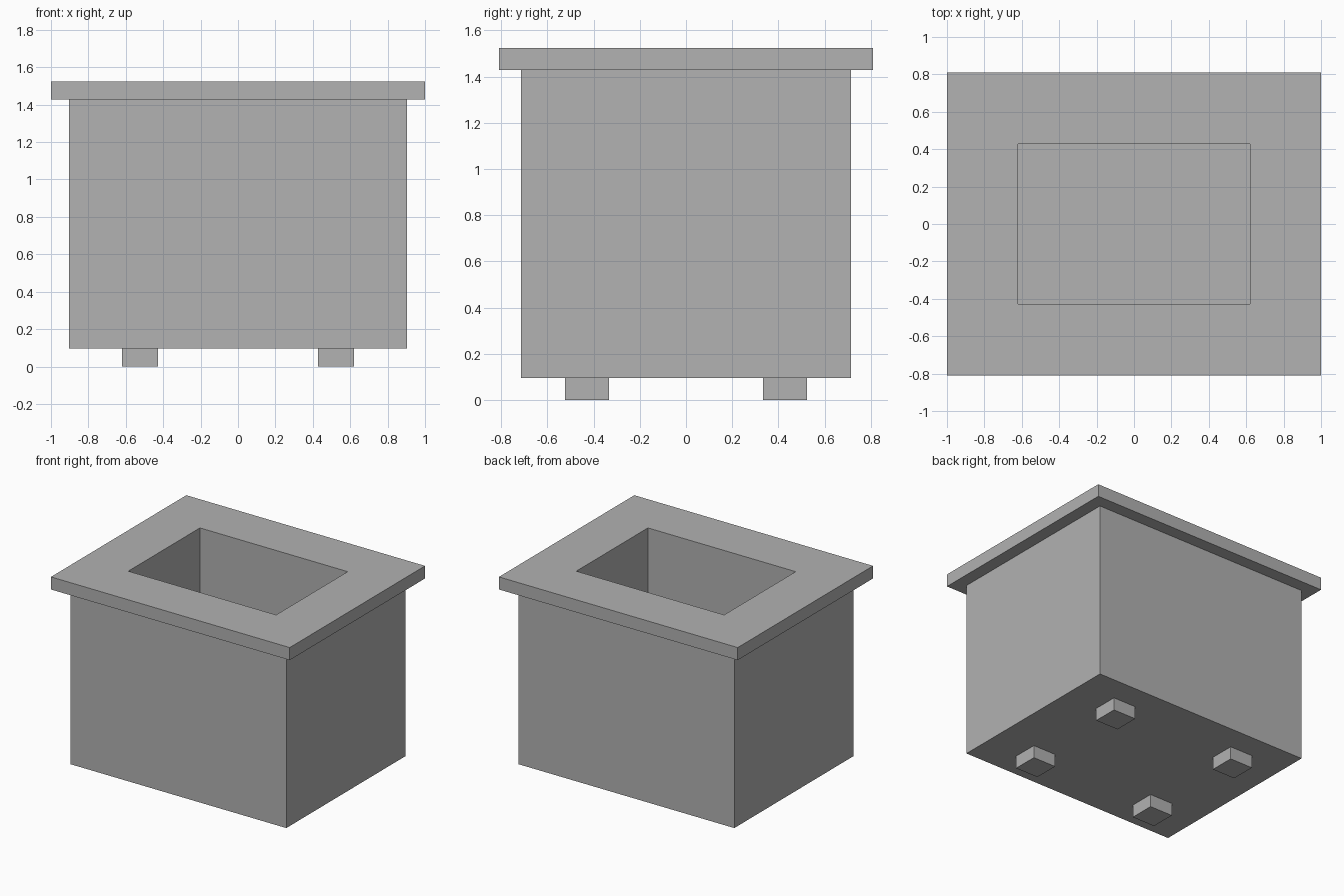
import bpy
import bmesh
from mathutils import Matrix, Vector

if "Cube" in bpy.data.objects:
    bpy.data.objects.remove(bpy.data.objects["Cube"], do_unlink=True)

U = 2 / 21  # design module: the rim is 21 modules wide

grey = bpy.data.materials.new("plain_grey")
grey.use_nodes = True
colour = (0.445, 0.445, 0.445, 1)
grey.diffuse_color = colour
grey.node_tree.nodes["Principled BSDF"].inputs["Base Color"].default_value = colour


def finish(name, bm):
    bmesh.ops.recalc_face_normals(bm, faces=bm.faces)
    mesh = bpy.data.meshes.new(name)
    bm.to_mesh(mesh)
    bm.free()
    mesh.materials.append(grey)
    obj = bpy.data.objects.new(name, mesh)
    bpy.context.collection.objects.link(obj)
    return obj


def block(name, centre, size):
    """Box given by its centre and full size, in modules."""
    bm = bmesh.new()
    scale = Matrix.Diagonal((*(Vector(size) * U), 1))
    bmesh.ops.create_cube(bm, size=1, matrix=Matrix.Translation(Vector(centre) * U) @ scale)
    return finish(name, bm)


def rectangular_shell(name, rings, close_end):
    """Skin rectangular rings (width, depth, height) in order, in modules."""
    bm = bmesh.new()
    loops = []
    for w, d, z in rings:
        corners = [(-w, -d), (w, -d), (w, d), (-w, d)]
        loops.append([bm.verts.new((x * U / 2, y * U / 2, z * U)) for x, y in corners])
    for a, b in zip(loops, loops[1:]):
        for i in range(4):
            j = (i + 1) % 4
            bm.faces.new((a[i], a[j], b[j], b[i]))
    if close_end:
        bm.faces.new(loops[0])
        bm.faces.new(loops[-1])
    return finish(name, bm)


# Planter tub: outer walls, overhanging rim and deep rectangular cavity
rectangular_shell("tub_with_rim", [
    (19, 15, 1),    # underside
    (19, 15, 15),   # top of outer wall
    (21, 17, 15),   # rim underside
    (21, 17, 16),   # rim top edge
    (13, 9, 16),    # mouth of the cavity
    (13, 9, 4),     # cavity floor
], close_end=True)

# Four square feet
for x_side, x_name in ((1, "left"), (-1, "right")):
    for y_side, y_name in ((-1, "front"), (1, "back")):
        block(f"{y_name}_{x_name}_foot", (5.5 * x_side, 4.5 * y_side, 0.5), (2, 2, 1))
